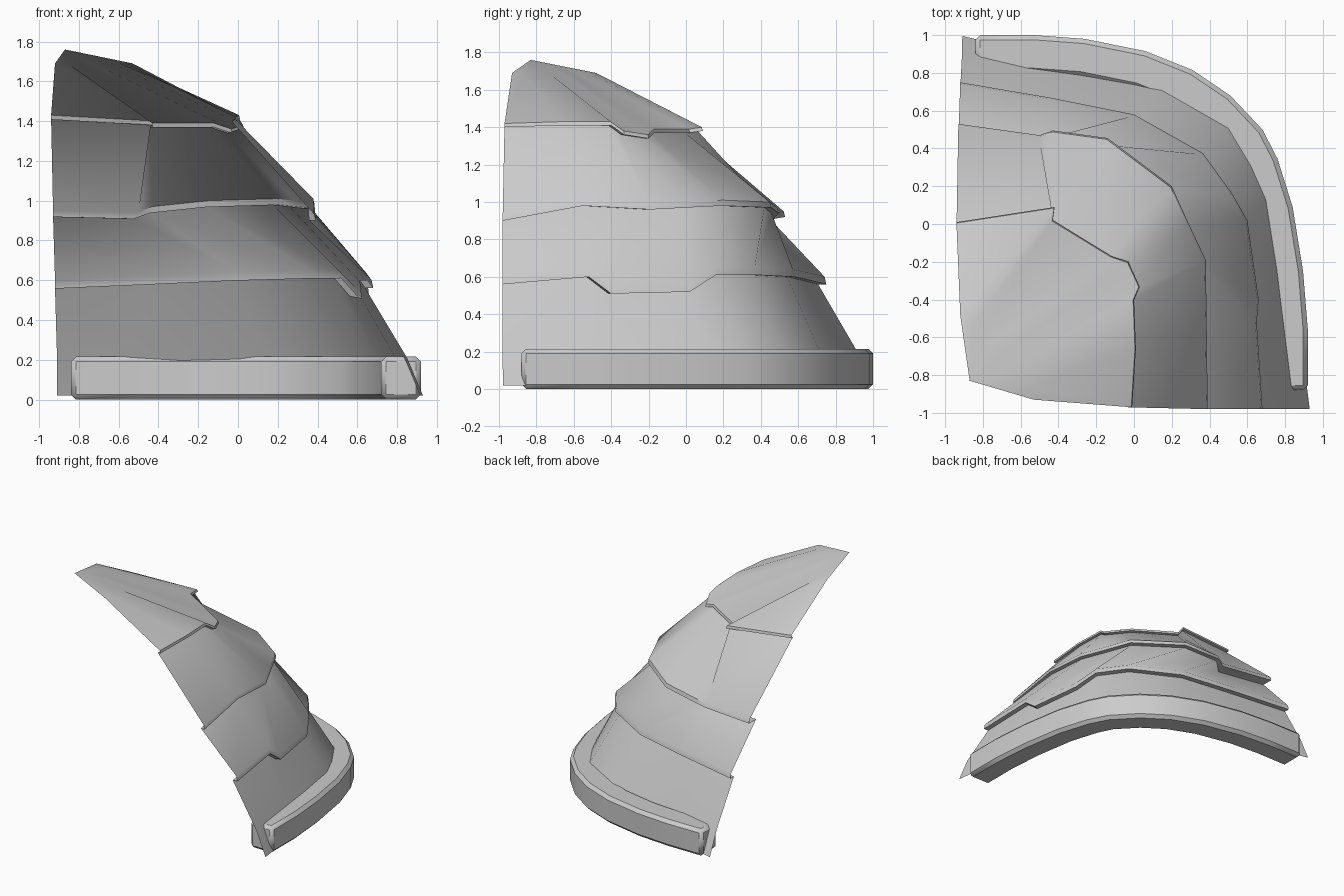
import bpy, bmesh
from mathutils import Vector

if "Cube" in bpy.data.objects:
    bpy.data.objects.remove(bpy.data.objects["Cube"])

AX, AY = -0.93, -0.99      # vertical axis in the inner corner


def scaled(row, s, dz=0.0):
    """Move a ring towards / away from the corner axis and shift its height."""
    return [(AX + (x - AX) * s, AY + (y - AY) * s, z + dz) for x, y, z in row]


def make_object(name, bm, angle):
    bmesh.ops.recalc_face_normals(bm, faces=bm.faces)
    me = bpy.data.meshes.new(name)
    bm.to_mesh(me)
    bm.free()
    ob = bpy.data.objects.new(name, me)
    bpy.context.collection.objects.link(ob)
    bpy.ops.object.select_all(action='DESELECT')
    bpy.context.view_layer.objects.active = ob
    ob.select_set(True)
    bpy.ops.object.shade_smooth_by_angle(angle=angle)
    return ob


# --- layered rock shell: contour of each ledge, front end to left end
foot = [(x, y, 0.21) for x, y in (
    (.85, -.98), (.79, -.5), (.76, -.25), (.70, .13), (.62, .31),
    (.5, .51), (.15, .71), (-.55, .825), (-.91, .91))]
ledge_low = [(.68, -.98, .56), (.65, -.52, .60), (.66, -.4, .51),
             (.60, .02, .52), (.52, .16, .61), (.365, .375, .61),
             (0, .58, .60), (-.45, .67, .58), (-.92, .75, .56)]
ledge_mid = [(.39, -.98, .90), (.385, -.55, .98), (.38, -.19, .96),
             (.29, .0, .97), (.2, .2, .98), (-.14, .455, .97),
             (-.43, .495, .94), (-.5, .47, .91), (-.93, .53, .92)]
ledge_top = [(-.01, -.97, 1.40), (.01, -.66, 1.41), (0, -.4, 1.41),
             (.03, -.33, 1.36), (-.03, -.2, 1.34), (-.12, -.17, 1.37),
             (-.43, .02, 1.37), (-.42, .09, 1.38), (-.94, .01, 1.41)]
a, m, b = Vector((-.53, -.93, 1.69)), Vector((-.69, -.68, 1.70)), Vector((-.92, -.48, 1.69))
cap = [a.lerp(m, i / 4) for i in range(4)] + [m.lerp(b, i / 4) for i in range(5)]

rows = [scaled(foot, 1.045, -0.19), foot]
for ledge, lip in ((ledge_low, .04), (ledge_mid, .03), (ledge_top, .02)):
    recess = scaled(ledge, .975)
    if ledge is ledge_mid:                       # hollow under the left end
        recess[7:] = scaled(ledge[7:], .94)
    rows += [recess, ledge, scaled(ledge, .995, lip)]
rows.append([tuple(v) for v in cap])

bm = bmesh.new()
grid = [[bm.verts.new(p) for p in r] for r in rows]
for r0, r1 in zip(grid, grid[1:]):
    for i in range(len(r0) - 1):
        bm.faces.new((r0[i], r0[i + 1], r1[i + 1], r1[i]))
peak = bm.verts.new((-.87, -.83, 1.76))
for i in range(len(cap) - 1):
    bm.faces.new((grid[-1][i], grid[-1][i + 1], peak))
make_object("rock_slope", bm, 0.6)

# --- curved kerb: box section swept along its outer edge
path = [Vector(p) for p in (
    (-.84, 1.0), (-.53, 1.0), (-.26, .98), (.06, .915), (.31, .815),
    (.51, .68), (.68, .50), (.76, .345), (.84, .09), (.895, -.25),
    (.92, -.555), (.92, -.88))]
bm = bmesh.new()
rings = []
for i, p in enumerate(path):
    t = (path[min(i + 1, len(path) - 1)] - path[max(i - 1, 0)]).normalized()
    q = p + Vector((t.y, -t.x)) * 0.2            # inner side
    rings.append([bm.verts.new((c.x, c.y, z)) for c, z in
                  ((p, 0), (p, .215), (q, .215), (q, 0))])
for r0, r1 in zip(rings, rings[1:]):
    for k in range(4):
        bm.faces.new((r0[k], r0[(k + 1) % 4], r1[(k + 1) % 4], r1[k]))
bm.faces.new(rings[0])
bm.faces.new(rings[-1])
kerb = make_object("kerb", bm, 0.5)
bev = kerb.modifiers.new("chamfer", 'BEVEL')
bev.width = 0.025
bev.segments = 1
bev.limit_method = 'ANGLE'
bev.angle_limit = 1.0
